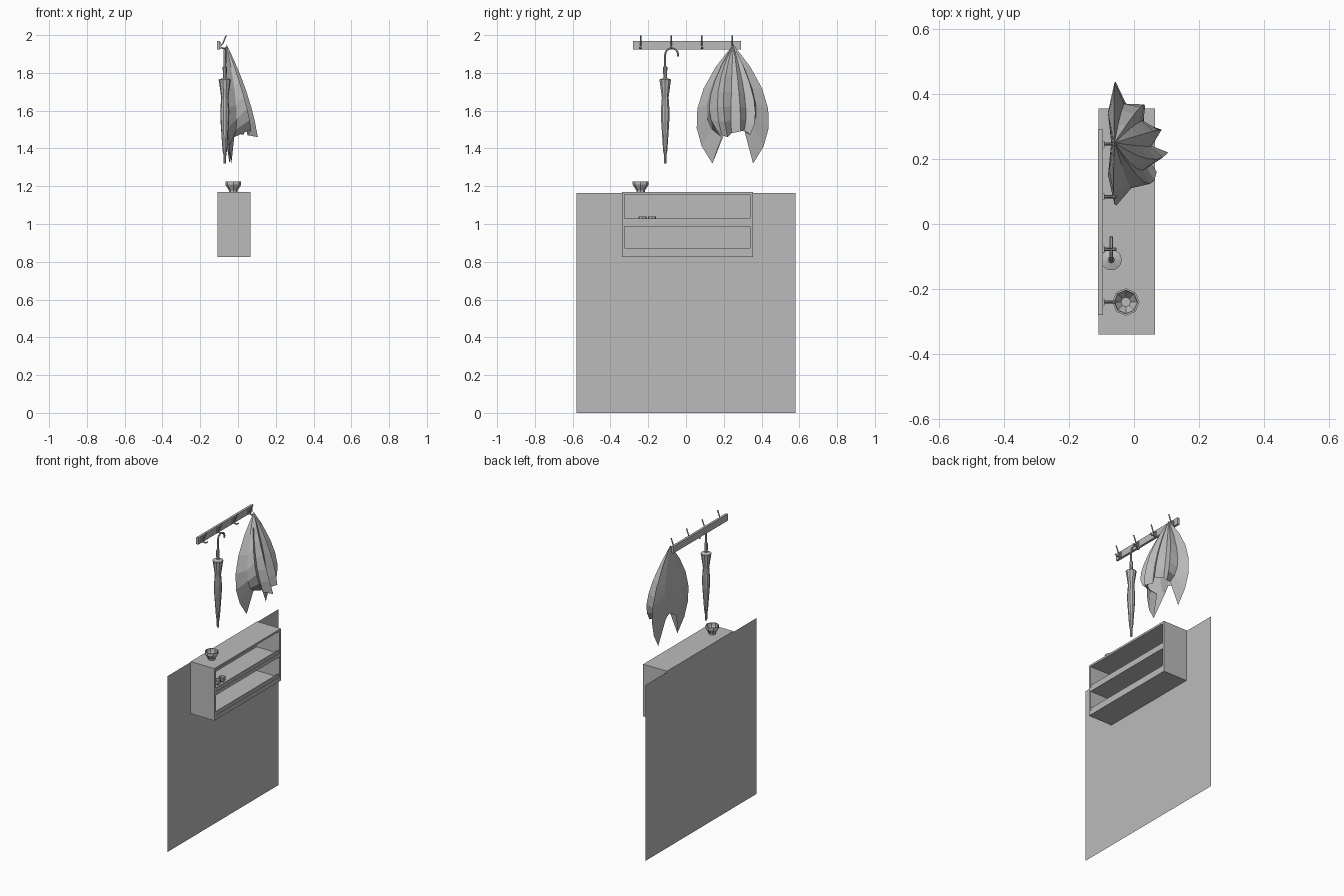
import bpy
import bmesh
from math import sin, cos, pi
from mathutils import Vector

if "Cube" in bpy.data.objects:
    bpy.data.objects.remove(bpy.data.objects["Cube"], do_unlink=True)

grey = bpy.data.materials.new("plain grey")
grey.use_nodes = True
tone = (0.5, 0.5, 0.5, 1)
grey.diffuse_color = tone
grey.node_tree.nodes["Principled BSDF"].inputs["Base Color"].default_value = tone


def finish(name, bm, closed=True):
    """Turn a bmesh into a named, coloured object."""
    if closed:
        bmesh.ops.recalc_face_normals(bm, faces=bm.faces)
    mesh = bpy.data.meshes.new(name)
    bm.to_mesh(mesh)
    bm.free()
    mesh.materials.append(grey)
    obj = bpy.data.objects.new(name, mesh)
    bpy.context.scene.collection.objects.link(obj)
    return obj


def box(name, x, y, z):
    """Box from (low, high) ranges on each axis."""
    bm = bmesh.new()
    bmesh.ops.create_cube(bm, size=1)
    for v in bm.verts:
        v.co = [lo + (c + 0.5) * (hi - lo) for c, (lo, hi) in zip(v.co, (x, y, z))]
    return finish(name, bm)


def lathe(name, centre, profile, sides):
    """Rings of (radius, height) joined round a vertical axis, capped at both ends."""
    bm = bmesh.new()
    rings = []
    for r, z in profile:
        rings.append([bm.verts.new((centre[0] + r * cos(2 * pi * i / sides),
                                    centre[1] + r * sin(2 * pi * i / sides), z))
                      for i in range(sides)])
    for low, high in zip(rings, rings[1:]):
        for i in range(sides):
            j = (i + 1) % sides
            bm.faces.new((low[i], low[j], high[j], high[i]))
    bm.faces.new(rings[0])
    bm.faces.new(rings[-1])
    return finish(name, bm)


def tube(name, points, radius, sides=6):
    """Sweep a small polygon along a path lying in an upright plane."""
    pts = [Vector(p) for p in points]
    span = pts[-1] - pts[0]
    side = Vector((1, 0, 0)) if abs(span.x) < abs(span.y) else Vector((0, 1, 0))
    bm = bmesh.new()
    rings = []
    for i, p in enumerate(pts):
        along = (pts[min(i + 1, len(pts) - 1)] - pts[max(i - 1, 0)]).normalized()
        up = along.cross(side).normalized()
        rings.append([bm.verts.new(p + radius * (cos(2 * pi * k / sides) * side
                                                 + sin(2 * pi * k / sides) * up))
                      for k in range(sides)])
    for a, b in zip(rings, rings[1:]):
        for k in range(sides):
            n = (k + 1) % sides
            bm.faces.new((a[k], a[n], b[n], b[k]))
    bm.faces.new(rings[0])
    bm.faces.new(rings[-1])
    return finish(name, bm)


# Wall panel: a single thin sheet
bm = bmesh.new()
bm.faces.new([bm.verts.new((-0.11, y, z))
              for y, z in ((-0.58, 0), (0.58, 0), (0.58, 1.165), (-0.58, 1.165))])
finish("wall_panel", bm, closed=False)

# Open shelf unit
back, front = -0.109, 0.065
left, right = -0.34, 0.355
wall = 0.015
box("shelf_end_near", (back, front), (left, left + wall), (0.825, 1.17))
box("shelf_end_far", (back, front), (right - wall, right), (0.825, 1.17))
inner = (left + wall, right - wall)
box("shelf_back", (back, back + 0.008), inner, (0.825, 1.17))
for name, low, high in (("shelf_top", 1.157, 1.17), ("shelf_middle", 0.987, 1.01),
                        ("shelf_bottom", 0.825, 0.853)):
    box(name, (back, front), inner, (low, high))
for name, floor in (("upper_lip", 1.01), ("lower_lip", 0.853)):
    box(name, (front - 0.012, front - 0.004), inner, (floor, floor + 0.02))

# Bowl on top, and two small cups inside the shelf
lathe("bowl", (-0.025, -0.24),
      [(0.022, 1.17), (0.022, 1.178), (0.034, 1.195), (0.042, 1.208), (0.042, 1.225),
       (0.036, 1.225), (0.033, 1.205), (0.015, 1.182)], 8)
for i, y in enumerate((-0.23, -0.18)):
    lathe("cup_%d" % i, (0.01, y),
          [(0.012, 1.01), (0.021, 1.022), (0.022, 1.04), (0.018, 1.04), (0.012, 1.018)], 8)

# Coat rail with four double hooks
box("coat_rail", (-0.11, -0.095), (-0.28, 0.29), (1.925, 1.97))
for i in range(4):
    y = -0.24 + i * 0.162
    box("hook_plate_%d" % i, (-0.095, -0.09), (y - 0.01, y + 0.01), (1.927, 1.96))
    tube("upper_prong_%d" % i,
         [(-0.092, y, 1.945), (-0.08, y, 1.955), (-0.072, y, 1.975), (-0.063, y, 1.998)], 0.004)
    tube("lower_prong_%d" % i,
         [(-0.092, y, 1.934), (-0.07, y, 1.928), (-0.056, y, 1.938)], 0.005)

# Folded umbrella with a crook handle
ux, uy = -0.07, -0.11
lathe("umbrella_canopy", (ux, uy),
      [(0.007, 1.32), (0.008, 1.37), (0.012, 1.39), (0.023, 1.55), (0.024, 1.6),
       (0.019, 1.67), (0.03, 1.75), (0.033, 1.765), (0.01, 1.772)], 10)
lathe("umbrella_grip", (ux, uy), [(0.01, 1.765), (0.011, 1.83), (0.007, 1.835)], 8)
crook = [(ux, uy, 1.83)]
for i in range(9):
    a = pi - i * pi * 1.1 / 8
    crook.append((ux, uy + 0.034 + 0.034 * cos(a), 1.897 + 0.034 * sin(a)))
tube("umbrella_crook", crook, 0.006)

# Hanging coat: each column runs from the hook through a middle point to the hem
columns = [
    ((-0.06, 0.06, 1.61), (-0.035, 0.14, 1.32)),
    ((-0.01, 0.11, 1.63), (-0.02, 0.19, 1.46)),
    ((0.03, 0.13, 1.68), (0.07, 0.16, 1.5)),
    ((0.01, 0.17, 1.7), (0.05, 0.19, 1.47)),
    ((0.045, 0.2, 1.7), (0.105, 0.22, 1.46)),
    ((0.02, 0.24, 1.7), (0.055, 0.24, 1.48)),
    ((0.04, 0.28, 1.7), (0.085, 0.29, 1.49)),
    ((0.01, 0.31, 1.68), (0.03, 0.31, 1.5)),
    ((0.02, 0.36, 1.66), (0.03, 0.34, 1.47)),
    ((-0.03, 0.37, 1.63), (-0.02, 0.31, 1.49)),
    ((-0.06, 0.435, 1.61), (-0.045, 0.355, 1.32)),
    ((-0.08, 0.34, 1.65), (-0.07, 0.31, 1.49)),
    ((-0.07, 0.25, 1.7), (-0.055, 0.25, 1.5)),
    ((-0.08, 0.15, 1.65), (-0.07, 0.2, 1.47)),
]
apex = Vector((-0.06, 0.25, 1.95))
steps = 6
bm = bmesh.new()
peak = bm.verts.new(apex)
strips = []
for mid, hem in columns:
    mid, hem = Vector(mid), Vector(hem)
    strip = []
    for s in range(1, steps + 1):
        t = s / steps
        strip.append(bm.verts.new(apex * (2 * t - 1) * (t - 1) + mid * 4 * t * (1 - t)
                                  + hem * t * (2 * t - 1)))
    strips.append(strip)
for a, b in zip(strips, strips[1:] + strips[:1]):
    bm.faces.new((peak, a[0], b[0]))
    for s in range(steps - 1):
        bm.faces.new((a[s], a[s + 1], b[s + 1], b[s]))
finish("hanging_coat", bm)
